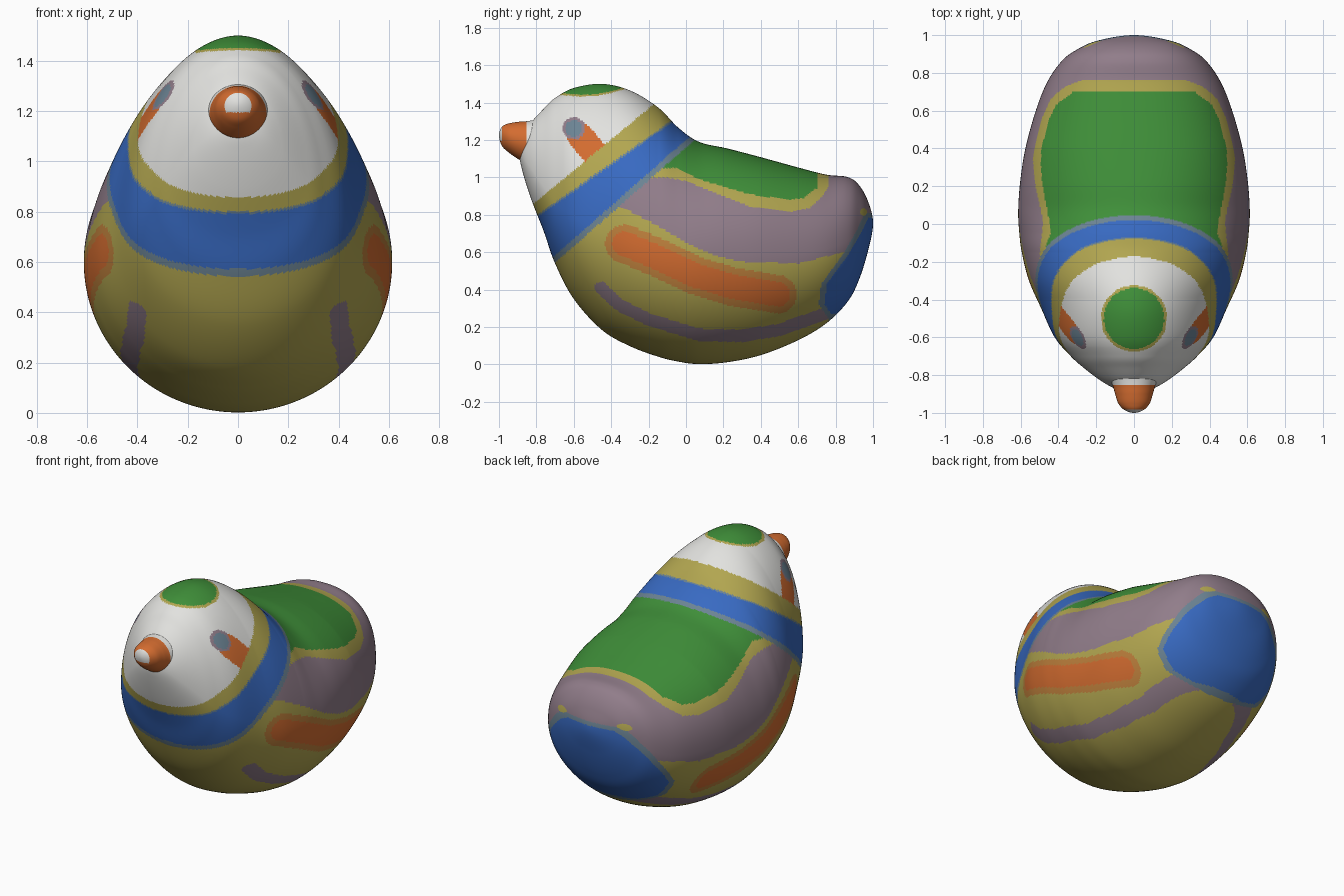
import bpy, math

if "Cube" in bpy.data.objects:
    bpy.data.objects.remove(bpy.data.objects["Cube"])

# ---------- materials (sRGB values turned into linear) ----------
COLOURS = {
    "white": (226, 226, 223), "olive_yellow": (178, 166, 80), "blue": (56, 106, 194),
    "mauve": (145, 125, 138), "green": (63, 143, 57), "orange": (211, 108, 48),
    "blue_grey": (108, 132, 148), "ochre": (190, 128, 60),
}
WHITE, OLIVE, BLUE, MAUVE, GREEN, ORANGE, GREY, OCHRE = range(8)


def linear(c):
    c /= 255
    return c / 12.92 if c <= 0.04045 else ((c + 0.055) / 1.055) ** 2.4


MATS = []
for name, rgb in COLOURS.items():
    m = bpy.data.materials.new(name)
    m.diffuse_color = (*[linear(c) for c in rgb], 1)
    m.use_nodes = True
    m.node_tree.nodes["Principled BSDF"].inputs["Base Color"].default_value = m.diffuse_color
    MATS.append(m)


# ---------- helpers ----------
def catmull(a, b, c, d, t):
    return [0.5 * (2 * q + (r - p) * t + (2 * p - 5 * q + 4 * r - s) * t * t
                   + (3 * q - p - 3 * r + s) * t ** 3) for p, q, r, s in zip(a, b, c, d)]


def lerp_table(pts, v):
    if v <= pts[0][0]:
        return pts[0][1]
    for (a, fa), (b, fb) in zip(pts, pts[1:]):
        if v <= b:
            return fa + (fb - fa) * (v - a) / (b - a)
    return pts[-1][1]


def path_dist(pts, y, z):
    best = 9.0
    for (ay, az), (by, bz) in zip(pts, pts[1:]):
        dy, dz = by - ay, bz - az
        t = max(0, min(1, ((y - ay) * dy + (z - az) * dz) / (dy * dy + dz * dz)))
        best = min(best, math.hypot(y - ay - t * dy, z - az - t * dz))
    return best


def loft(name, rows, steps, seg, colour, power):
    """Skin egg-shaped sections given as (y, top, bottom, widest height, half width)."""
    def ghost(r):
        return (r[0], r[2], r[1], r[3], -r[4])
    ext = [ghost(rows[1])] + rows + [ghost(rows[-2])]
    secs = [catmull(*ext[i:i + 4], k / steps) for i in range(len(rows) - 1) for k in range(steps)][1:]
    verts = [(0, rows[0][0], rows[0][3])]
    for y, top, bot, mid, w in secs:
        up = 2 / power(y)
        for j in range(seg):
            a = 2 * math.pi * (j + 0.5) / seg
            c, s = math.cos(a), math.sin(a)
            h, e = (top - mid, up) if s > 0 else (mid - bot, 1)
            verts.append((w * math.copysign(abs(c) ** e, c), y,
                          mid + h * math.copysign(abs(s) ** e, s)))
    verts.append((0, rows[-1][0], rows[-1][3]))
    last, n = len(verts) - 1, len(secs)
    faces = []
    for j in range(seg):
        k = (j + 1) % seg
        faces.append((0, 1 + j, 1 + k))
        faces.append((last, 1 + (n - 1) * seg + k, 1 + (n - 1) * seg + j))
        for i in range(n - 1):
            b = 1 + i * seg
            faces.append((b + j, b + seg + j, b + seg + k, b + k))
    me = bpy.data.meshes.new(name)
    me.from_pydata(verts, [], faces)
    for m in MATS:
        me.materials.append(m)
    idx = []
    for f in faces:
        x, y, z = (sum(verts[v][i] for v in f) / len(f) for i in range(3))
        idx.append(colour(abs(x), y, z))
    me.polygons.foreach_set("material_index", idx)
    me.polygons.foreach_set("use_smooth", [True] * len(faces))
    me.update()
    ob = bpy.data.objects.new(name, me)
    bpy.context.collection.objects.link(ob)
    return ob


# ---------- painted pattern outlines, side view (y, z) ----------
WING = [(-.33, .645), (-.15, .57), (.05, .475), (.25, .415), (.49, .375)]
BELLY_STRIPE = [(-.455, .41), (-.36, .32), (-.2, .24), (.07, .158), (.3, .153), (.5, .185), (.74, .27)]
FLANK_LOW = [(-.45, .86), (-.3, .82), (-.15, .74), (.02, .64), (.15, .585), (.28, .55), (.6, .54), (.84, .6)]
SADDLE = [(-.05, 1.05), (.07, .99), (.34, .91), (.55, .88), (.63, .89), (.69, .94)]
SADDLE_RIM = [(-.1, 1.0), (0, .98), (.34, .845), (.55, .815), (.66, .835), (.73, .9), (.76, .95)]
RUMP = [(.25, .79), (.32, .74), (.43, .752), (.59, .87), (.71, .94), (.79, .978)]  # (z, y)
EYE = (-.6, 1.262)
CHEEK = [(-.565, 1.222), (-.3, .9)]


def body_colour(x, y, z):
    # head: crown spot, eye and cheek bar
    if z - .83 * y > 1.535:
        r = math.hypot(x, y + .5)
        if r < .175:
            return GREEN if r < .16 else OLIVE
        d = math.hypot(y - EYE[0], z - EYE[1])
        if d < .06:
            return GREY if d < .044 else MAUVE
        if path_dist(CHEEK, y, z) < .07:
            return ORANGE
        return WHITE
    # collar bands
    s = z - .70 * y
    if s > 1.345:
        return OLIVE if s > 1.357 else GREY
    s = z - .88 * y
    if s > 1.16:
        return BLUE if s > 1.2 else GREY
    # tail spots
    if math.hypot((y - .95) * 1.1, z - .815) < .02:
        return OLIVE
    # rump patch with rim
    if y > .6 and .235 < z < .81:
        f = lerp_table(RUMP, z)
        if y > f and .27 < z < .785:
            return BLUE
        if y > f - .03:
            return GREY
    # saddle with rim
    if y < .76 and z > lerp_table(SADDLE_RIM, y):
        return GREEN if y < .7 and z > lerp_table(SADDLE, y) else OLIVE
    if z > lerp_table(FLANK_LOW, y):
        return MAUVE
    # wing bar and belly stripe
    d = path_dist(WING, y, z)
    if d < .102:
        return ORANGE if d < .065 else OCHRE
    return MAUVE if path_dist(BELLY_STRIPE, y, z) < .033 else OLIVE


def beak_colour(x, y, z):
    if y < -.983 and z > 1.195:
        return WHITE
    return ORANGE if y < -.852 else WHITE


# ---------- body and head ----------
BODY = [
    (-.89, 1.12, 1.12, 1.12, 0), (-.875, 1.2, 1.035, 1.11, .09), (-.83, 1.29, .89, 1.05, .175),
    (-.76, 1.368, .71, .95, .268), (-.70, 1.425, .54, .87, .335), (-.6, 1.478, .35, .79, .42),
    (-.45, 1.5, .185, .7, .49), (-.3, 1.465, .098, .65, .556), (-.15, 1.375, .042, .62, .594),
    (-.04, 1.265, .015, .605, .608), (.07, 1.19, .002, .6, .613),
    (.22, 1.155, .012, .6, .603), (.4, 1.108, .05, .6, .575), (.6, 1.053, .13, .6, .52),
    (.75, 1.015, .22, .62, .46), (.86, 1.003, .33, .66, .385), (.92, .965, .44, .70, .308),
    (.97, .88, .595, .74, .195), (1.0, .755, .755, .755, 0)]
ROUNDNESS = [(-.65, 2), (-.4, 1.85), (-.15, 1.85), (.1, 2.02), (.4, 2.25)]
loft("bird_body", BODY, 20, 350, body_colour, lambda y: lerp_table(ROUNDNESS, y))

# ---------- beak ----------
BEAK = [
    (-1.0, 1.225, 1.225, 1.225, 0), (-.985, 1.27, 1.17, 1.222, .05), (-.95, 1.288, 1.135, 1.215, .083),
    (-.90, 1.297, 1.1, 1.2, .1), (-.86, 1.3, 1.08, 1.19, .111), (-.82, 1.305, 1.055, 1.18, .128),
    (-.78, 1.312, 1.03, 1.17, .148), (-.72, 1.17, 1.17, 1.17, 0)]
loft("beak", BEAK, 12, 96, beak_colour, lambda y: 2)
